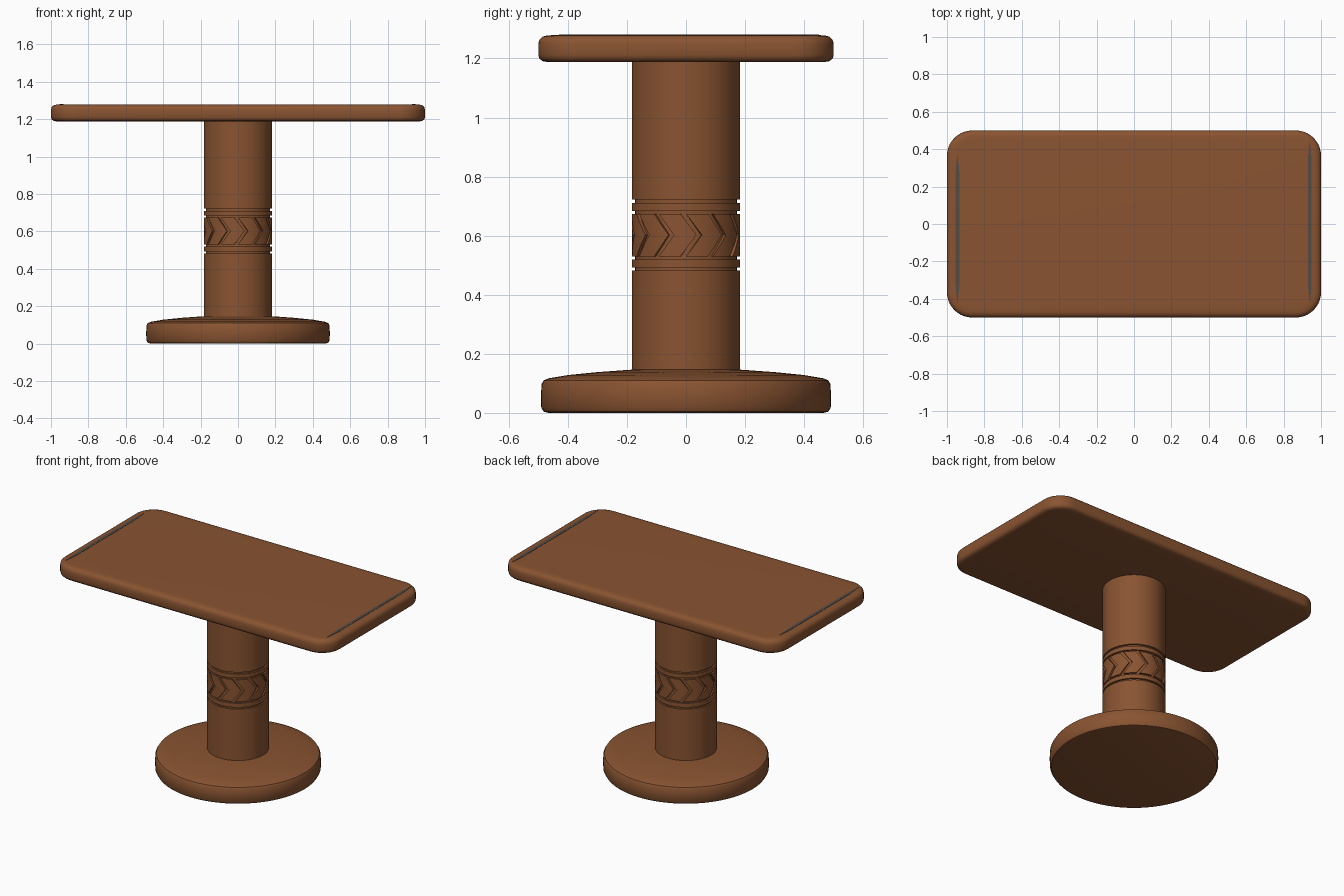
import bpy, bmesh, math

if "Cube" in bpy.data.objects:
    bpy.data.objects.remove(bpy.data.objects["Cube"])

def material(name, rgb):
    m = bpy.data.materials.new(name)
    m.diffuse_color = (*rgb, 1)
    m.use_nodes = True
    m.node_tree.nodes["Principled BSDF"].inputs["Base Color"].default_value = m.diffuse_color
    return m

WOOD = material("brown_wood", (0.25, 0.088, 0.031))
GREY = material("grey_inlay", (0.085, 0.072, 0.062))

def finish(bm, name, mat, angle=35):
    bmesh.ops.recalc_face_normals(bm, faces=bm.faces)
    me = bpy.data.meshes.new(name)
    bm.to_mesh(me)
    bm.free()
    me.materials.append(mat)
    ob = bpy.data.objects.new(name, me)
    bpy.context.collection.objects.link(ob)
    me.shade_smooth()
    me.set_sharp_from_angle(angle=math.radians(angle))
    return ob

def lathe(name, profile, sides):
    # profile of (radius, z) pairs, capped at both ends
    bm = bmesh.new()
    rings = []
    for r, z in profile:
        rings.append([bm.verts.new((r * math.cos(2 * math.pi * i / sides),
                                    r * math.sin(2 * math.pi * i / sides), z))
                      for i in range(sides)])
    for a, b in zip(rings, rings[1:]):
        for i in range(sides):
            j = (i + 1) % sides
            bm.faces.new((a[i], a[j], b[j], b[i]))
    bm.faces.new(rings[0])
    bm.faces.new(rings[-1])
    return finish(bm, name, WOOD)

# round base with a softly domed upper face
lathe("base", [(0.465, 0), (0.482, 0.004), (0.490, 0.018), (0.491, 0.06), (0.489, 0.098),
               (0.482, 0.110), (0.465, 0.117), (0.40, 0.128), (0.30, 0.138), (0.19, 0.146),
               (0.10, 0.148)], 96)

# column with four ring grooves and a recessed band for the chevrons
R, D = 0.183, 0.172
profile = [(R, 0.13)]
for lo, hi in ((0.482, 0.493), (0.520, 0.532)):
    profile += [(R, lo), (D, lo), (D, hi), (R, hi)]
profile.pop()  # the band stays recessed from here up to the next ring
for lo, hi in ((0.672, 0.684), (0.710, 0.722)):
    profile += [(R, lo), (D, lo), (D, hi), (R, hi)]
profile.remove((R, 0.672))
profile.append((R, 1.20))
lathe("column", profile, 72)

# raised chevrons pointing counter-clockwise round the band
bm = bmesh.new()
COUNT, STEPS, ACROSS = 12, 8, 5
z0, z1 = 0.530, 0.674
pitch = 2 * math.pi / COUNT
width, lean = pitch * 0.80, 0.30
for k in range(COUNT):
    grids = []
    for r in (D - 0.006, R):
        grid = []
        for s in range(STEPS + 1):
            t = s / STEPS
            start = k * pitch + lean * (1 - abs(2 * t - 1))
            row = []
            for c in range(ACROSS + 1):
                a = start + width * c / ACROSS
                row.append(bm.verts.new((r * math.cos(a), r * math.sin(a),
                                         z0 + (z1 - z0) * t)))
            grid.append(row)
        grids.append(grid)
    inner, outer = grids
    for g in grids:
        for s in range(STEPS):
            for c in range(ACROSS):
                bm.faces.new((g[s][c], g[s][c + 1], g[s + 1][c + 1], g[s + 1][c]))
    for s in range(STEPS):
        for c in (0, ACROSS):
            bm.faces.new((inner[s][c], inner[s + 1][c], outer[s + 1][c], outer[s][c]))
    for c in range(ACROSS):
        for s in (0, STEPS):
            bm.faces.new((inner[s][c], inner[s][c + 1], outer[s][c + 1], outer[s][c]))
finish(bm, "chevron_band", WOOD)

# rectangular top: rounded outline stacked in layers with softened rims
def outline(inset, radius=0.135, seg=10):
    pts = []
    r = radius - inset
    for q, (sx, sy) in enumerate(((1, 1), (-1, 1), (-1, -1), (1, -1))):
        for i in range(seg + 1):
            a = (q + i / seg) * math.pi / 2
            pts.append((sx * (1 - radius) + r * math.cos(a),
                        sy * (0.5 - radius) + r * math.sin(a)))
    return pts

bm = bmesh.new()
layers = [(0.030, 1.188), (0.014, 1.191), (0.004, 1.199), (0.0, 1.212),
          (0.0, 1.250), (0.004, 1.264), (0.014, 1.274), (0.030, 1.278), (0.055, 1.279)]
rings = [[bm.verts.new((x, y, z)) for x, y in outline(i)] for i, z in layers]
for a, b in zip(rings, rings[1:]):
    n = len(a)
    for i in range(n):
        bm.faces.new((a[i], a[(i + 1) % n], b[(i + 1) % n], b[i]))
bm.faces.new(rings[0])
bm.faces.new(rings[-1])
finish(bm, "table_top", WOOD)

# thin grey lines near both ends of the top
for name, x, ya, yb in (("left_inlay", -0.944, -0.43, 0.38), ("right_inlay", 0.940, -0.43, 0.45)):
    bm = bmesh.new()
    w = 0.010
    pts = [(x - w, ya + 0.1), (x, ya), (x + w, ya + 0.1),
           (x + w, yb - 0.1), (x, yb), (x - w, yb - 0.1)]
    face = bm.faces.new([bm.verts.new((px, py, 1.277)) for px, py in pts])
    ext = bmesh.ops.extrude_face_region(bm, geom=[face])
    for v in ext["geom"]:
        if isinstance(v, bmesh.types.BMVert):
            v.co.z = 1.2805
    finish(bm, name, GREY)
